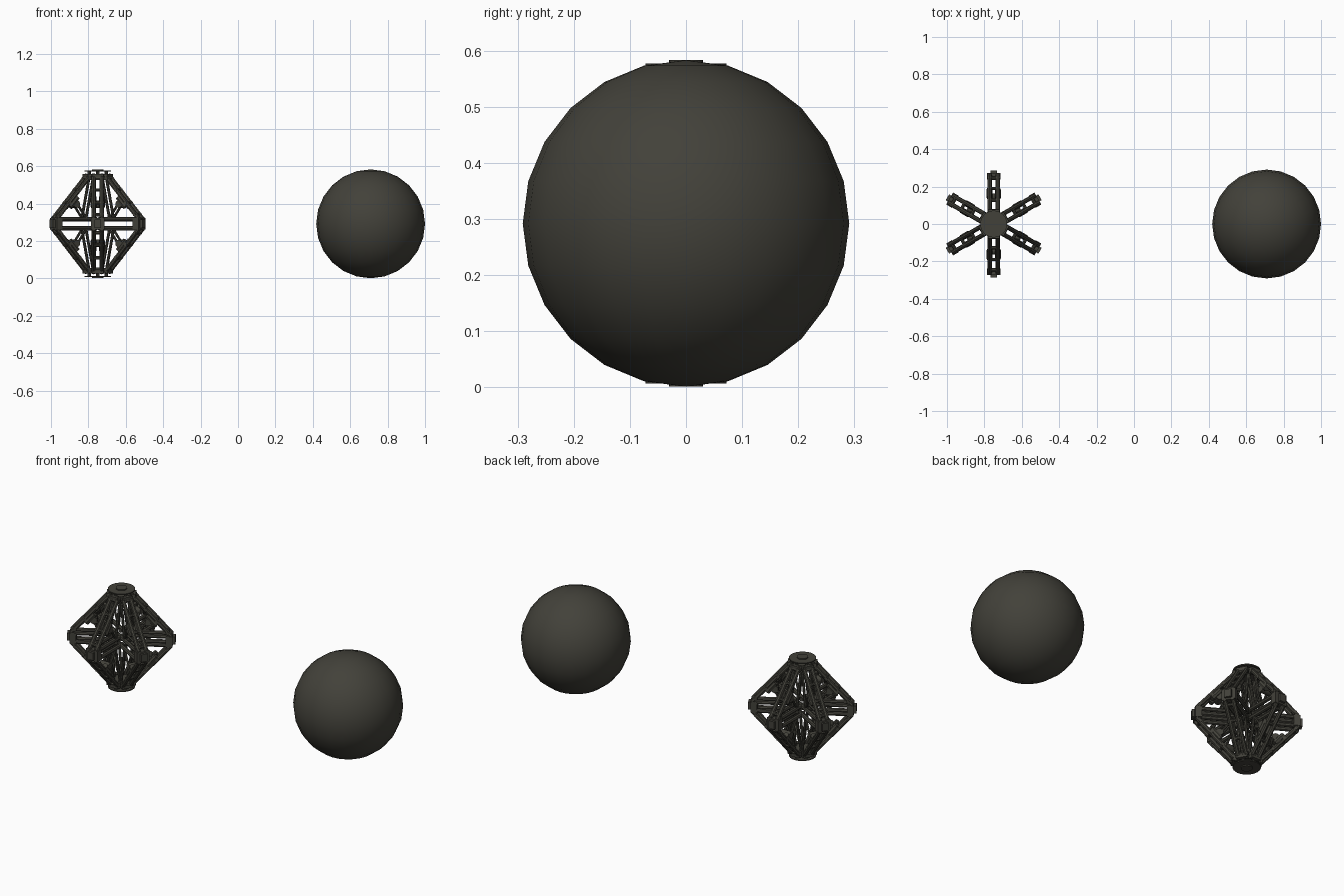
import bpy, bmesh, math
from mathutils import Vector, Matrix

cube = bpy.data.objects.get("Cube")
if cube:
    bpy.data.objects.remove(cube, do_unlink=True)

COLOUR = (0.055, 0.053, 0.042, 1)
mat = bpy.data.materials.new("dark olive grey")
mat.use_nodes = True
mat.diffuse_color = COLOUR
mat.node_tree.nodes["Principled BSDF"].inputs["Base Color"].default_value = COLOUR

MID = 0.292          # height of the middle plane
FRAME_X = -0.75


def make_object(name, bm, location, smooth=False):
    bmesh.ops.recalc_face_normals(bm, faces=bm.faces)
    mesh = bpy.data.meshes.new(name)
    bm.to_mesh(mesh)
    bm.free()
    mesh.materials.append(mat)
    obj = bpy.data.objects.new(name, mesh)
    obj.location = location
    bpy.context.collection.objects.link(obj)
    if smooth:
        bpy.ops.object.select_all(action='DESELECT')
        obj.select_set(True)
        bpy.context.view_layer.objects.active = obj
        bpy.ops.object.shade_smooth_by_angle(angle=math.radians(40))
    return obj


def rod(bm, a, b, radius, sides=8):
    a, b = Vector(a), Vector(b)
    turn = (b - a).to_track_quat('Z', 'Y').to_matrix().to_4x4()
    bmesh.ops.create_cone(bm, cap_ends=True, segments=sides, radius1=radius, radius2=radius,
                          depth=(b - a).length, matrix=Matrix.Translation((a + b) / 2) @ turn)


def box(bm, centre, size):
    bmesh.ops.create_cube(bm, size=1, matrix=Matrix.Translation(centre) @ Matrix.Diagonal((*size, 1)))


# Solid ball
bm = bmesh.new()
bmesh.ops.create_uvsphere(bm, u_segments=24, v_segments=12, radius=0.291)
make_object("ball", bm, (0.709, 0, MID), smooth=True)

# One fin of the open frame: x is outward, y across, z measured from the middle plane
fin = bmesh.new()
for up in (1, -1):
    for side in (1, -1):
        y = side * 0.022
        rod(fin, (0.055, y, up * 0.262), (0.262, y, up * 0.03), 0.012)      # sloping rail
        rod(fin, (0.02, y, up * 0.025), (0.272, y, up * 0.025), 0.012)      # level beam
        rod(fin, (0.155, y, up * 0.13), (0.085, y, up * 0.03), 0.007)       # diagonal brace
        rod(fin, (0.04, y, up * 0.25), (0.085, y, up * 0.03), 0.008)        # inner stay
        rod(fin, (0.185, y, up * 0.09), (0.14, y, up * 0.142), 0.016)       # sleeve on rail
    for t in (0.08, 0.35, 0.65, 0.92):                                      # rungs between rails
        p = Vector((0.055, 0, up * 0.262)).lerp(Vector((0.262, 0, up * 0.03)), t)
        rod(fin, p + Vector((0, -0.034, 0)), p + Vector((0, 0.034, 0)), 0.009)
    rod(fin, (0.145, -0.03, up * 0.105), (0.145, 0.03, up * 0.105), 0.02, 10)  # pivot
    box(fin, (0.065, 0, up * 0.25), (0.025, 0.06, 0.03))                    # rail foot
box(fin, (0.255, 0, 0), (0.035, 0.074, 0.062))                              # end block
box(fin, (0.275, 0, 0), (0.022, 0.036, 0.044))                              # end cap

fin_mesh = None
for i in range(6):
    angle = math.radians(30 + 60 * i)
    if fin_mesh is None:
        obj = make_object("fin_1", fin, (FRAME_X, 0, MID), smooth=True)
        fin_mesh = obj.data
    else:
        obj = bpy.data.objects.new(f"fin_{i + 1}", fin_mesh)
        obj.location = (FRAME_X, 0, MID)
        bpy.context.collection.objects.link(obj)
    obj.rotation_euler.z = angle

# End plates, collars and central hubs
for name, up in (("top", 1), ("bottom", -1)):
    bm = bmesh.new()
    rod(bm, (0, 0, up * 0.279), (0, 0, up * 0.285), 0.072, 24)
    rod(bm, (0, 0, up * 0.284), (0, 0, up * 0.291), 0.03, 24)
    make_object(name + "_plate", bm, (FRAME_X, 0, MID), smooth=True)
    bm = bmesh.new()
    rod(bm, (0, 0, up * 0.24), (0, 0, up * 0.252), 0.06, 24)
    for i in range(6):
        a = math.radians(30 + 60 * i)
        x, y = 0.052 * math.cos(a), 0.052 * math.sin(a)
        rod(bm, (x, y, up * 0.24), (x, y, up * 0.282), 0.009)
    make_object(name + "_collar", bm, (FRAME_X, 0, MID), smooth=True)
